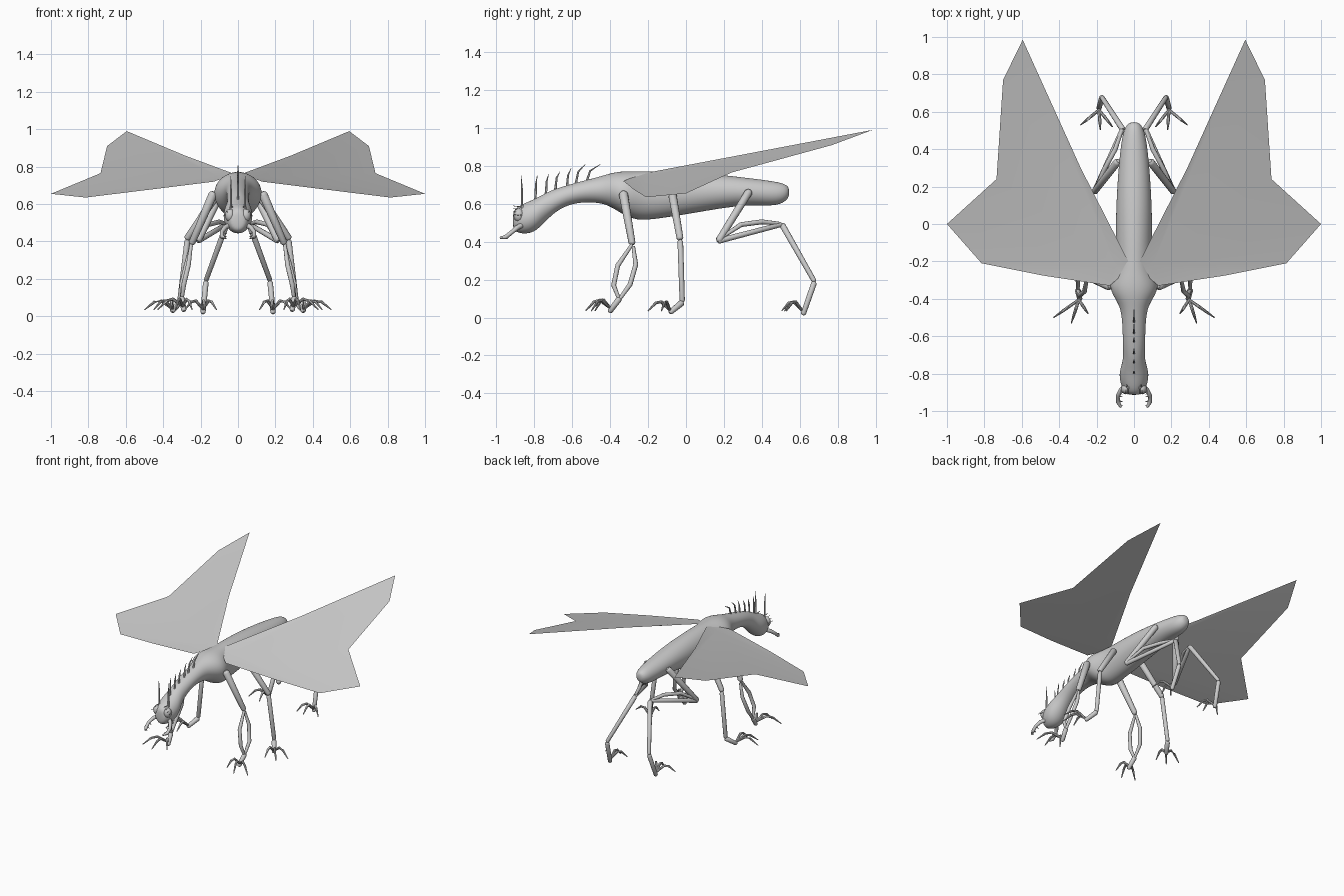
import bpy, bmesh, math
from mathutils import Vector

if "Cube" in bpy.data.objects:
    bpy.data.objects.remove(bpy.data.objects["Cube"])


def finish(name, bm, subsurf=0, angle=40):
    bmesh.ops.recalc_face_normals(bm, faces=bm.faces)
    me = bpy.data.meshes.new(name)
    bm.to_mesh(me)
    bm.free()
    ob = bpy.data.objects.new(name, me)
    bpy.context.collection.objects.link(ob)
    if subsurf:
        mod = ob.modifiers.new("Smooth", 'SUBSURF')
        mod.levels = mod.render_levels = subsurf
    bpy.ops.object.select_all(action='DESELECT')
    ob.select_set(True)
    bpy.context.view_layer.objects.active = ob
    bpy.ops.object.shade_smooth_by_angle(angle=math.radians(angle))
    return ob


def skin(bm, rings):
    n = len(rings[0])
    for a, b in zip(rings, rings[1:]):
        for i in range(n):
            bm.faces.new((a[i], a[(i + 1) % n], b[(i + 1) % n], b[i]))
    bm.faces.new(rings[0])
    bm.faces.new(rings[-1])


def add_tube(bm, pts, radii, sides=10):
    pts = [Vector(p) for p in pts]
    rings = []
    for i, p in enumerate(pts):
        d = (pts[min(i + 1, len(pts) - 1)] - pts[max(i - 1, 0)]).normalized()
        u = d.cross(Vector((1, 0.1, 0))).normalized()
        v = d.cross(u)
        rings.append([bm.verts.new(p + radii[i] * (u * math.cos(t) + v * math.sin(t)))
                      for t in (2 * math.pi * k / sides for k in range(sides))])
    skin(bm, rings)


def add_bone(bm, a, b, r0, r1):
    # Limb segment with rounded ends
    a, b = Vector(a), Vector(b)
    d = (b - a).normalized()
    pts = [a - d * r0 * .7, a - d * r0 * .4, a, b, b + d * r1 * .4, b + d * r1 * .7]
    add_tube(bm, pts, [r0 * .45, r0 * .8, r0, r1, r1 * .8, r1 * .45], 12)


def side_pts(s, pts):
    return [(s * x, y, z) for x, y, z in pts]


# Body: y, top, bottom, half width
profile = [(.545, .685, .64, .02), (.525, .705, .61, .045), (.47, .72, .585, .066),
           (.31, .74, .595, .084), (.1, .765, .56, .098), (-.1, .775, .525, .1),
           (-.2, .775, .513, .1), (-.26, .775, .511, .115), (-.33, .775, .538, .138),
           (-.39, .766, .58, .11), (-.45, .746, .605, .07), (-.56, .718, .61, .062),
           (-.66, .69, .58, .06), (-.73, .665, .52, .058), (-.79, .63, .452, .082),
           (-.85, .606, .437, .076), (-.9, .58, .45, .052), (-.914, .55, .47, .03)]
bm = bmesh.new()
rings = []
for y, top, bot, w in profile:
    rings.append([bm.verts.new((w * math.cos(t), y, (top + bot) / 2 + (top - bot) / 2 * math.sin(t)))
                  for t in (math.pi * k / 8 for k in range(16))])
skin(bm, rings)
finish("body", bm, 2, 80)

# Curved spines along the neck, and one pair on the head
bm = bmesh.new()
spines = [(0, -.795, .63, -.785, .75), (0, -.74, .66, -.725, .757), (0, -.69, .69, -.665, .77),
          (0, -.63, .69, -.605, .79), (0, -.585, .71, -.53, .81), (0, -.53, .72, -.45, .81),
          (.038, -.865, .585, -.87, .75), (-.038, -.865, .585, -.87, .75)]
for x, y0, z0, y1, z1 in spines:
    mid = (x, y0 + (y1 - y0) * .3, z0 + (z1 - z0) * .6)
    add_tube(bm, [(x, y0, z0 - .02), mid, (x, y1, z1)], [.007, .005, .001], 6)
finish("spines", bm)

# Wings
outline = [(.595, .985, .99), (.70, .77, .91), (.735, .24, .765), (1, 0, .655), (.815, -.21, .635),
           (.49, -.275, .675), (.13, -.33, .72), (.06, -.27, .745), (.03, -.2, .765), (.285, .3, .86)]
# Jointed legs: (start, end, start radius, end radius)
legs = {
    "front_leg": ([((.135, -.33, .65), (.245, -.285, .395), .024, .018),
                   ((.3, -.355, .095), (.29, -.4, .035), .016, .014)],
                  [[(.25, -.285, .385), (.265, -.36, .275), (.29, -.382, .17), (.3, -.35, .09)],
                   [(.25, -.278, .375), (.275, -.265, .28), (.3, -.295, .175), (.3, -.355, .09)]],
                  (.295, -.405, .055), [(.43, -.5), (.335, -.53), (.245, -.48)]),
    "middle_leg": ([((.12, -.07, .64), (.27, -.032, .42), .022, .018),
                    ((.272, -.03, .4), (.31, -.02, .09), .015, .014),
                    ((.313, -.025, .075), (.35, -.08, .03), .017, .014)], [],
                   (.35, -.085, .04), [(.5, -.13), (.45, -.2), (.36, -.2)]),
    "back_leg": ([((.09, .33, .66), (.21, .175, .41), .021, .018),
                  ((.21, .175, .405), (.065, .5, .49), .015, .013),
                  ((.063, .51, .485), (.17, .675, .195), .016, .013),
                  ((.172, .675, .18), (.187, .62, .022), .015, .014)],
                 [[(.2, .2, .43), (.16, .29, .49), (.1, .4, .505), (.065, .5, .495)]],
                 (.187, .61, .04), [(.285, .53), (.18, .505), (.115, .52)]),
}

for s, tag in ((-1, "left"), (1, "right")):
    bm = bmesh.new()
    vs = [bm.verts.new(p) for p in side_pts(s, outline)]
    hub = bm.verts.new((s * .1, -.22, .745))
    for a, b in zip(vs, vs[1:] + vs[:1]):
        bm.faces.new((hub, a, b) if s > 0 else (hub, b, a))
    finish(tag + "_wing", bm)

    for name, (bones, strands, foot, toes) in legs.items():
        bm = bmesh.new()
        for a, b, r0, r1 in bones:
            a, b = side_pts(s, (a, b))
            add_bone(bm, a, b, r0, r1)
        # Slender twin strands of the shin
        for path in strands:
            add_tube(bm, side_pts(s, path), [.009, .013, .013, .009])
        # Arched toes ending in claws
        f = Vector(foot)
        for tx, ty in toes:
            tip = Vector((tx, ty, .035))
            path = [f, f.lerp(tip, .4) + Vector((0, 0, .045)),
                    f.lerp(tip, .65) + Vector((0, 0, .04)), tip]
            add_tube(bm, side_pts(s, path), [.008, .009, .008, .003], 8)
        finish(tag + "_" + name, bm)

    # Curved mandible with inner teeth
    bm = bmesh.new()
    add_tube(bm, side_pts(s, [(.04, -.86, .49), (.07, -.89, .475), (.087, -.92, .45),
                              (.086, -.95, .425), (.07, -.98, .42)]), [.014, .013, .011, .012, .006])
    for y, z in ((-.92, .447), (-.945, .43), (-.965, .42)):
        add_tube(bm, side_pts(s, [(.084, y, z), (.06, y - .005, z - .005)]), [.006, .001], 6)
    finish(tag + "_mandible", bm)

    # Eye and short brow bristles
    bm = bmesh.new()
    bmesh.ops.create_uvsphere(bm, u_segments=16, v_segments=10, radius=1)
    for v in bm.verts:
        v.co = Vector((s * .042 + .027 * v.co.x, -.882 + .028 * v.co.y, .54 + .035 * v.co.z))
    finish(tag + "_eye", bm, 0, 80)
    bm = bmesh.new()
    for i in range(4):
        x, z = .03 + .012 * i, .585 - .015 * i
        add_tube(bm, side_pts(s, [(x, -.87, z), (x * 1.1, -.912, z + .004)]), [.004, .001], 6)
    finish(tag + "_bristles", bm)
